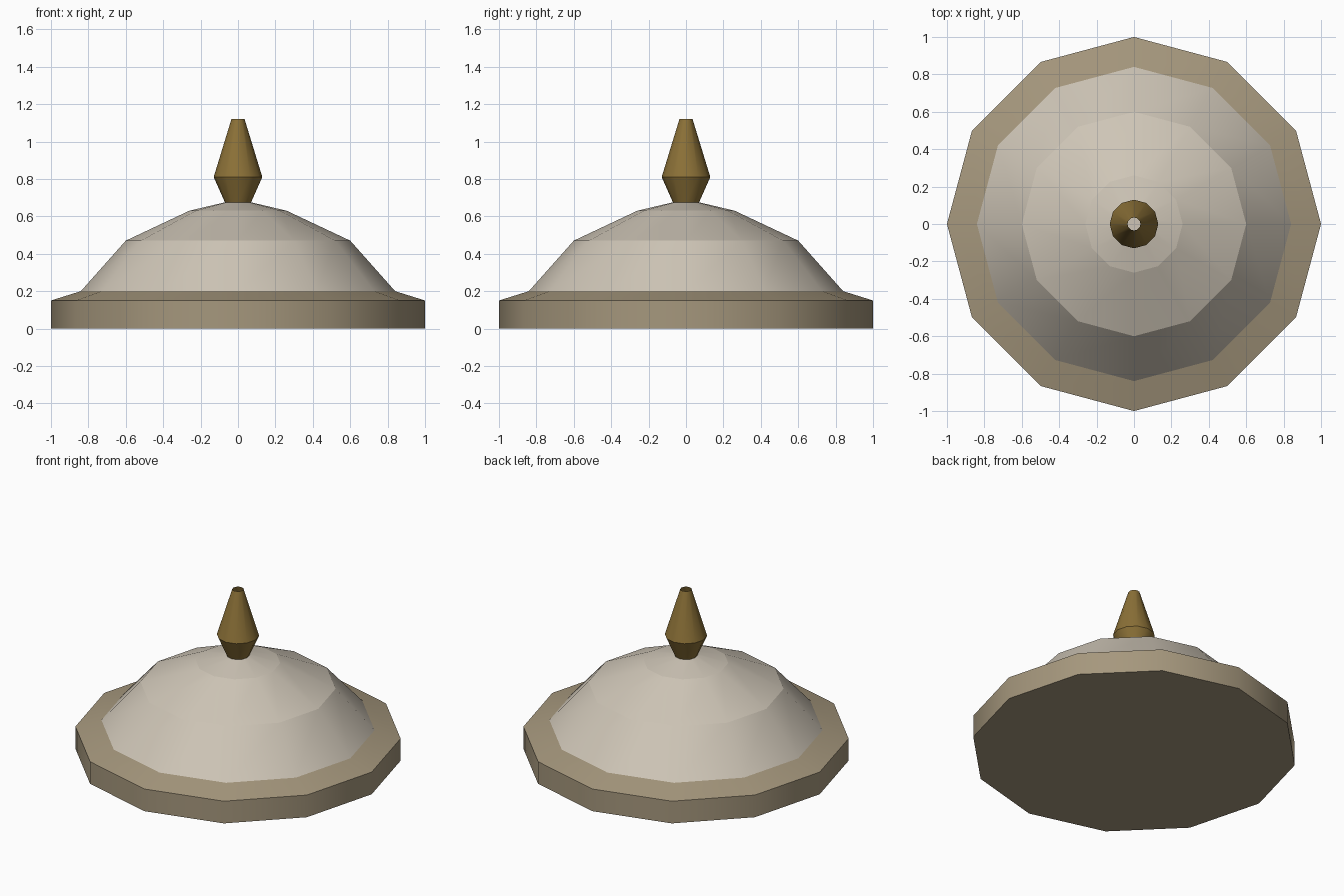
import bpy, bmesh, math

if "Cube" in bpy.data.objects:
    bpy.data.objects.remove(bpy.data.objects["Cube"])

SIDES = 12

def material(name, rgb):
    m = bpy.data.materials.new(name)
    m.diffuse_color = (*[(c / 255) ** 2.2 for c in rgb], 1)
    m.use_nodes = True
    m.node_tree.nodes["Principled BSDF"].inputs["Base Color"].default_value = m.diffuse_color
    return m

def lathe(name, profile, mat, cap_bottom=False, cap_top=False):
    """Spin a (radius, height) profile; smooth around, crisp at each ring."""
    bm = bmesh.new()
    rings = [[bm.verts.new((r * math.cos(math.tau * i / SIDES),
                            r * math.sin(math.tau * i / SIDES), z))
              for i in range(SIDES)] for r, z in profile]
    for a, b in zip(rings, rings[1:]):
        for i in range(SIDES):
            j = (i + 1) % SIDES
            bm.faces.new((a[i], a[j], b[j], b[i])).smooth = True
    if cap_bottom:
        bm.faces.new(rings[0][::-1])
    if cap_top:
        bm.faces.new(rings[-1])
    for e in bm.edges:
        if abs(e.verts[0].co.z - e.verts[1].co.z) < 1e-5:
            e.smooth = False
    me = bpy.data.meshes.new(name)
    bm.to_mesh(me)
    bm.free()
    me.materials.append(mat)
    ob = bpy.data.objects.new(name, me)
    bpy.context.collection.objects.link(ob)
    return ob

stone = material("brown stone", (164, 150, 124))
plaster = material("pale plaster", (205, 196, 181))
brass = material("dark brass", (138, 112, 58))

# Flat round base with a sloping lip
lathe("base_rim", [(1, 0), (1, 0.15), (0.84, 0.20)], stone, cap_bottom=True)
# Stepped dome, closed under the finial
lathe("dome", [(0.84, 0.20), (0.60, 0.47), (0.26, 0.63), (0.07, 0.675)], plaster, cap_top=True)
# Spire, open at its tip
lathe("finial", [(0.07, 0.675), (0.13, 0.81), (0.035, 1.12)], brass)
